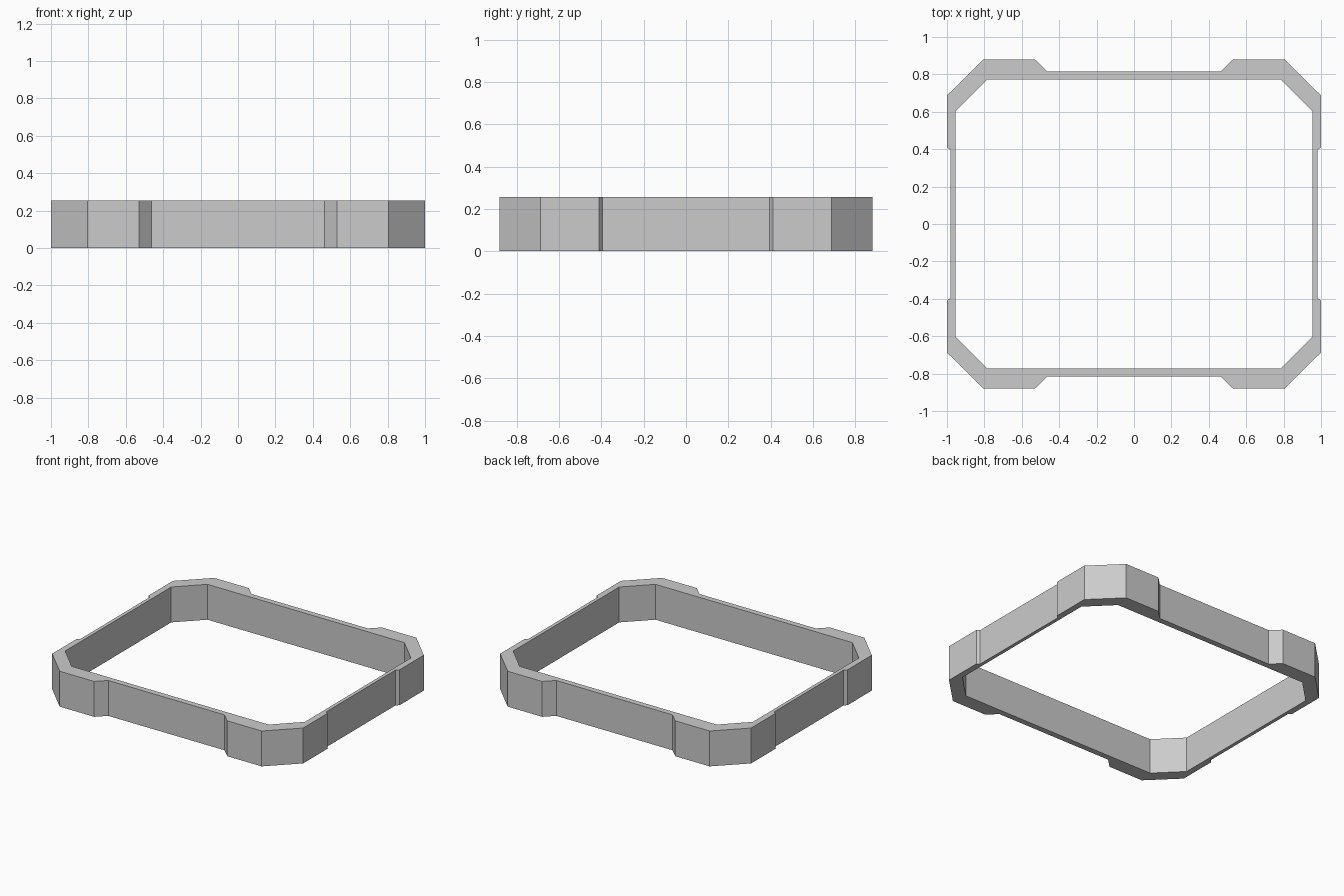
import bpy
import bmesh

HEIGHT = 0.255

cube = bpy.data.objects.get("Cube")
if cube:
    bpy.data.objects.remove(cube, do_unlink=True)

# Plain grey material
grey = bpy.data.materials.new("plain grey")
grey.use_nodes = True
grey.diffuse_color = (0.6, 0.6, 0.6, 1)
grey.node_tree.nodes["Principled BSDF"].inputs["Base Color"].default_value = grey.diffuse_color

# Quarter outlines, from the side wall round to the long wall; paired point by point
outer = [(0.98, 0.395), (1, 0.41), (1, 0.687), (0.805, 0.88), (0.53, 0.88), (0.463, 0.815)]
inner = [(0.955, 0.395), (0.955, 0.41), (0.955, 0.603), (0.785, 0.773), (0.53, 0.773), (0.463, 0.773)]


def full_loop(quarter):
    """Mirror a quarter outline into a closed anticlockwise loop."""
    half = quarter + [(-x, y) for x, y in reversed(quarter)]
    return half + [(-x, -y) for x, y in half]


# Frame: four closed loops joined by quads
bm = bmesh.new()
rings = [[bm.verts.new((x, y, z)) for x, y in full_loop(points)]
         for points, z in ((outer, 0), (outer, HEIGHT), (inner, HEIGHT), (inner, 0))]
for k, ring in enumerate(rings):
    following = rings[(k + 1) % len(rings)]
    for i in range(len(ring)):
        j = (i + 1) % len(ring)
        bm.faces.new((ring[i], ring[j], following[j], following[i]))
bmesh.ops.recalc_face_normals(bm, faces=bm.faces)

mesh = bpy.data.meshes.new("bumper_frame")
bm.to_mesh(mesh)
bm.free()
mesh.materials.append(grey)
frame = bpy.data.objects.new("bumper_frame", mesh)
bpy.context.collection.objects.link(frame)
